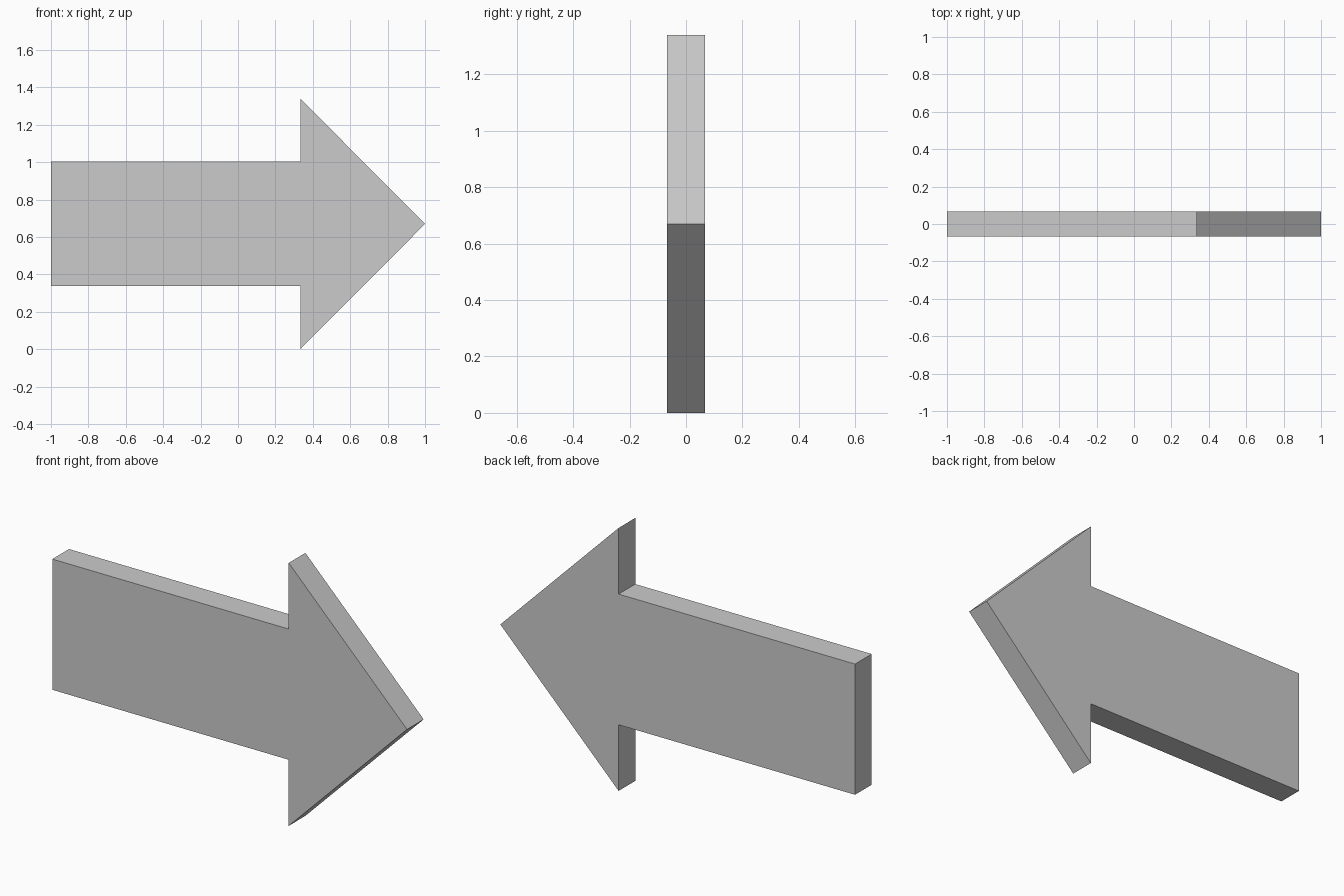
import bpy, bmesh

if "Cube" in bpy.data.objects:
    bpy.data.objects.remove(bpy.data.objects["Cube"])

THICKNESS = 0.134
MID_Z = 0.67      # height of the tip
SHAFT = 0.333     # half height of the shaft
HEAD = 0.67       # half height of the head
NECK_X = 0.333    # where the head meets the shaft

# Arrow outline: upper half, then mirrored about the tip height
upper = [(-1, SHAFT), (NECK_X, SHAFT), (NECK_X, HEAD)]
outline = upper + [(1, 0)] + [(x, -z) for x, z in reversed(upper)]

# Flat outline extruded through its thickness
bm = bmesh.new()
face = bm.faces.new([bm.verts.new((x, -THICKNESS / 2, MID_Z + z)) for x, z in outline])
result = bmesh.ops.extrude_face_region(bm, geom=[face], use_keep_orig=True)
moved = [g for g in result["geom"] if isinstance(g, bmesh.types.BMVert)]
bmesh.ops.translate(bm, verts=moved, vec=(0, THICKNESS, 0))
bmesh.ops.recalc_face_normals(bm, faces=bm.faces)

mesh = bpy.data.meshes.new("arrow")
bm.to_mesh(mesh)
bm.free()
bpy.context.collection.objects.link(bpy.data.objects.new("arrow", mesh))
